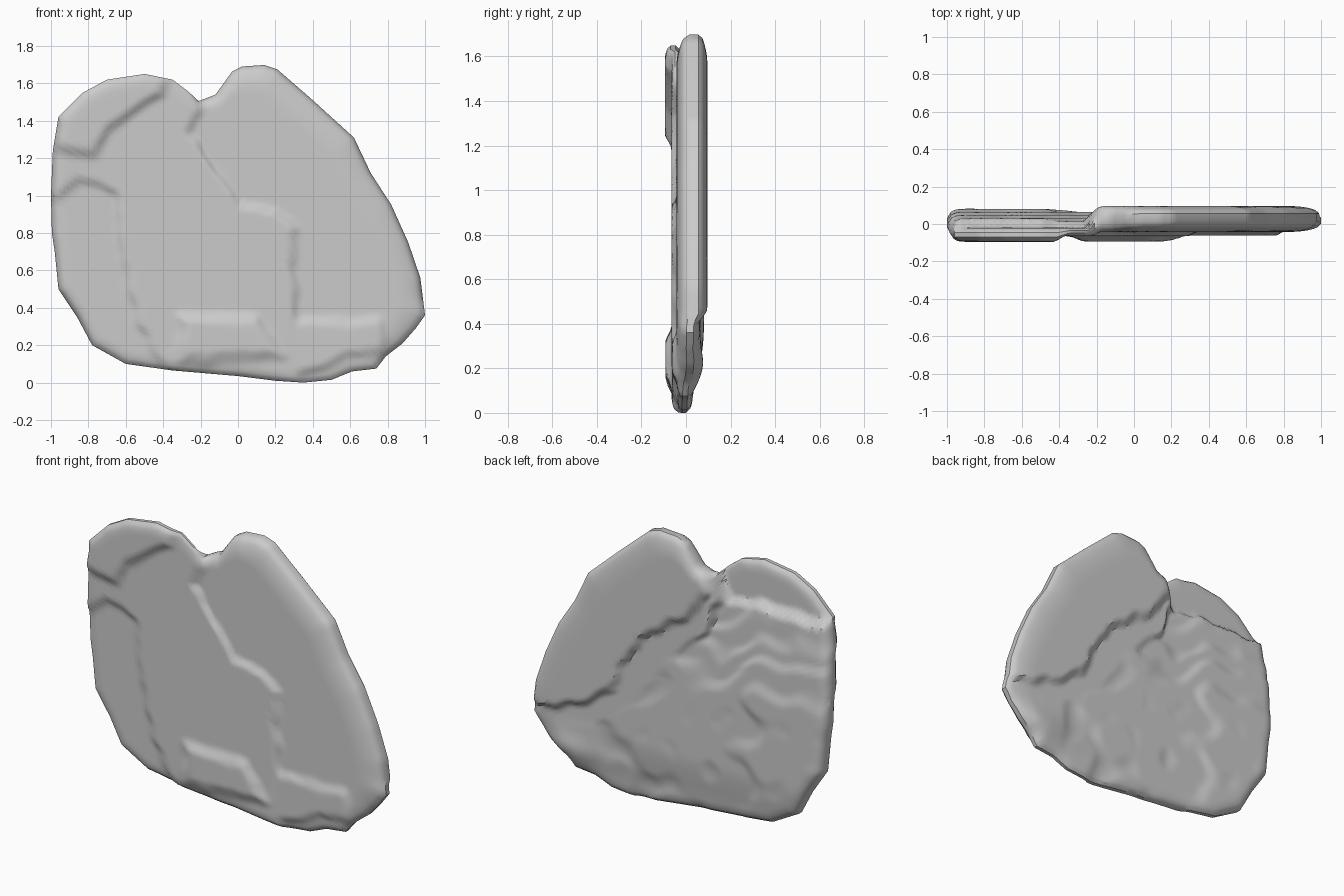
import bpy, bmesh, math
from mathutils import Vector, noise

if "Cube" in bpy.data.objects:
    bpy.data.objects.remove(bpy.data.objects["Cube"])

# Silhouette of the slab in x, z
OUTLINE = [(-0.995, 0.8), (-1.0, 1.0), (-0.99, 1.24), (-0.96, 1.42), (-0.83, 1.55), (-0.7, 1.62),
           (-0.5, 1.65), (-0.35, 1.62), (-0.27, 1.56), (-0.21, 1.505), (-0.12, 1.54),
           (-0.03, 1.665), (0.02, 1.69), (0.14, 1.698), (0.21, 1.675), (0.4, 1.51), (0.62, 1.31),
           (0.71, 1.12), (0.82, 0.95), (0.91, 0.75), (0.975, 0.56), (1.0, 0.36), (0.95, 0.29),
           (0.88, 0.21), (0.79, 0.14), (0.74, 0.075), (0.61, 0.06), (0.5, 0.015), (0.35, 0.0),
           (0.2, 0.01), (0.0, 0.035), (-0.35, 0.065), (-0.6, 0.1), (-0.78, 0.2), (-0.86, 0.35),
           (-0.96, 0.5), (-0.98, 0.7)]

# Layers: region polygon, depth in y, width of the step
FRONT = [
    # central plate
    ([(-1.3, 1.0), (-0.97, 0.99), (-0.86, 1.07), (-0.65, 1.02), (-0.61, 0.65), (-0.53, 0.3), (-0.4, 0.1),
      (-0.3, -0.2), (0.34, -0.2), (0.31, 0.4), (0.3, 0.82), (0.2, 0.92), (0.0, 0.95), (-0.15, 1.18),
      (-0.26, 1.34), (-0.2, 1.46), (-0.21, 1.9), (-1.3, 1.9)], -0.065, 0.05),
    # raised upper left layer
    ([(-1.3, 1.27), (-0.92, 1.24), (-0.77, 1.22), (-0.7, 1.35), (-0.56, 1.45), (-0.4, 1.55),
      (-0.3, 1.9), (-1.3, 1.9)], -0.095, 0.06),
    # lower right ledge
    ([(0.28, 0.33), (0.76, 0.33), (0.79, 0.16), (0.6, 0.16), (0.47, 0.08), (0.28, 0.05)], -0.062, 0.06),
    # lower middle bulge
    ([(-0.3, 0.36), (0.1, 0.34), (0.23, 0.14), (-0.3, 0.12)], -0.093, 0.09),
]
BACK = [
    # recess behind the upper left lobe
    ([(-1.3, 1.42), (-0.8, 1.38), (-0.5, 1.4), (-0.3, 1.36), (-0.2, 1.5), (-0.2, 1.9), (-1.3, 1.9)],
     -0.02, 0.05),
    # second ledge beside the right plate
    ([(-0.21, 1.7), (-0.24, 1.36), (-0.18, 1.15), (0.1, 0.9), (0.25, 0.68), (0.45, 0.45), (0.95, 0.3),
      (1.3, 0.3), (1.3, 1.9)], 0.062, 0.05),
    # large right plate
    ([(-0.19, 1.75), (-0.2, 1.42), (-0.06, 1.22), (0.25, 1.02), (0.36, 0.84), (0.45, 0.65), (0.68, 0.5),
      (0.95, 0.42), (1.3, 0.4), (1.3, 1.9)], 0.096, 0.05),
]


def smooth(t):
    t = max(0.0, min(1.0, t))
    return t * t * (3 - 2 * t)


def distance(p, poly):
    """Signed distance to a polygon, positive inside."""
    best, inside = 9.0, False
    for i, (bx, bz) in enumerate(poly):
        ax, az = poly[i - 1]
        ex, ez = bx - ax, bz - az
        t = ((p[0] - ax) * ex + (p[1] - az) * ez) / (ex * ex + ez * ez)
        t = max(0.0, min(1.0, t))
        best = min(best, math.hypot(p[0] - ax - ex * t, p[1] - az - ez * t))
        if (az > p[1]) != (bz > p[1]) and p[0] < ax + ex * (p[1] - az) / ez:
            inside = not inside
    return best if inside else -best


def layered(p, base, layers):
    for poly, depth, width in layers:
        base += (depth - base) * smooth(distance(p, poly) / width + 0.5)
    return base


def depths(x, z, edge):
    wobble = noise.noise(Vector((x * 9, 3.0, z * 9))) * 0.02
    p = (x + wobble, z + wobble)
    # worn, terraced back of the left half
    h = 0.03 + 0.05 * smooth((1.4 - z) / 0.6) - 0.02 * smooth((x + 0.7) / 0.5)
    h += 0.012 * noise.noise(Vector((x * 5, 0, z * 5)))
    step = h / 0.016
    h = 0.016 * (math.floor(step) + smooth((step % 1) * 2 - 0.5))
    h -= 0.035 * smooth((0.38 - z) / 0.35)
    back = layered(p, h, BACK)
    back += 0.03 * math.exp(-((x - 0.75) / 0.2) ** 2 - ((z - 0.2) / 0.09) ** 2)
    front = layered(p, -0.042, FRONT)
    # wide chamfer along the right side, narrow elsewhere
    right = smooth((x + z * 0.6 - 0.85) / 0.25)
    mid = (front + back) / 2 + 0.012 * right
    w = min(1.0, edge / (0.07 + 0.09 * right))
    k = 0.3 + 0.7 * math.sqrt(max(0.0, 1 - (1 - w) ** 2))
    return mid + (front - mid) * k, mid + (back - mid) * k


def resample(poly, count):
    pts = [Vector(p) for p in poly]
    lengths = [(pts[(i + 1) % len(pts)] - p).length for i, p in enumerate(pts)]
    gap, out = sum(lengths) / count, []
    for i, p in enumerate(pts):
        n = max(1, round(lengths[i] / gap))
        out += [p.lerp(pts[(i + 1) % len(pts)], j / n) for j in range(n)]
    return out


# Stone slab: concentric rings for both faces, joined at the rim
rim = resample(OUTLINE, 210)
centre = Vector((-0.03, 0.82))
RINGS = 42
bm = bmesh.new()
sides = ([], [])
for r in range(1, RINGS + 1):
    t = r / RINGS
    t = t + 0.25 * t * (1 - t)
    rows = ([], [])
    for q in rim:
        x, z = centre.lerp(q, t)
        edge = max(0.0, distance((x, z), OUTLINE)) if r < RINGS else 0.0
        for row, y in zip(rows, depths(x, z, edge)):
            row.append(bm.verts.new((x, y, z)))
    sides[0].append(rows[0])
    sides[1].append(rows[1])


def bridge(a, b):
    for i in range(len(a)):
        bm.faces.new((a[i - 1], a[i], b[i], b[i - 1]))


for side, y in zip(sides, depths(centre.x, centre.y, 1.0)):
    hub = bm.verts.new((centre.x, y, centre.y))
    for i in range(len(rim)):
        bm.faces.new((hub, side[0][i - 1], side[0][i]))
    for a, b in zip(side, side[1:]):
        bridge(a, b)
bridge(sides[0][-1], sides[1][-1])
bmesh.ops.recalc_face_normals(bm, faces=bm.faces)

mesh = bpy.data.meshes.new("stone_slab")
bm.to_mesh(mesh)
bm.free()
slab = bpy.data.objects.new("stone_slab", mesh)
bpy.context.collection.objects.link(slab)
bpy.context.view_layer.objects.active = slab
slab.select_set(True)
bpy.ops.object.shade_smooth_by_angle(angle=math.radians(35))
